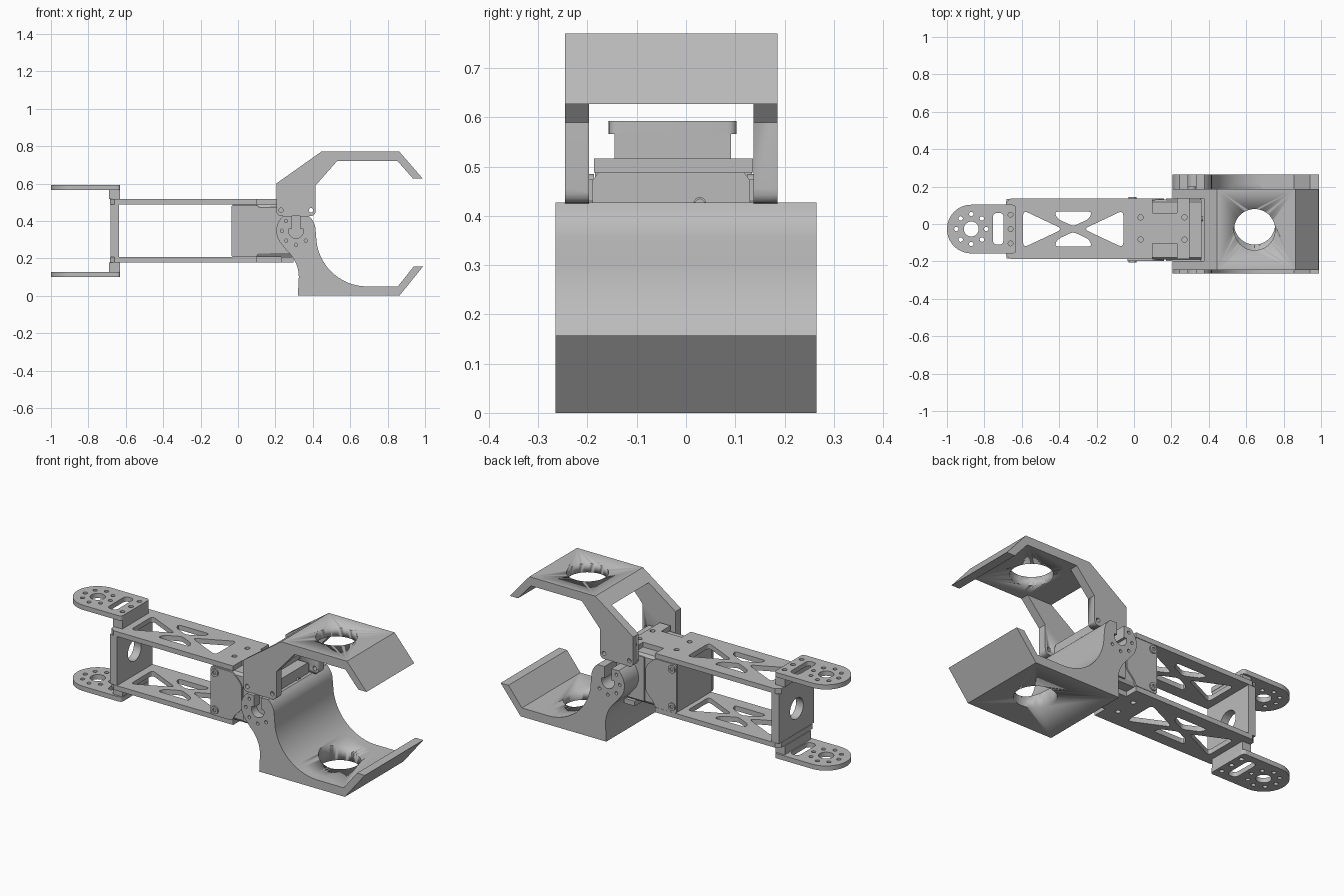
import bpy, bmesh, math
from math import cos, sin, pi
from mathutils import Vector

if "Cube" in bpy.data.objects:
    bpy.data.objects.remove(bpy.data.objects["Cube"])

grey = bpy.data.materials.new("aluminium grey")
grey.use_nodes = True
grey.diffuse_color = (0.5, 0.5, 0.5, 1)
grey.node_tree.nodes["Principled BSDF"].inputs["Base Color"].default_value = (0.5, 0.5, 0.5, 1)

AXLE_X, MID_Z, MID_Y = 0.31, 0.347, -0.027


def arc(cx, cy, r, a0, a1, n=16):
    steps = [math.radians(a0 + (a1 - a0) * i / n) for i in range(n + 1)]
    return [(cx + r * cos(a), cy + r * sin(a)) for a in steps]


def circle(cx, cy, r, n=32):
    return arc(cx, cy, r, 0, 360, n)[:-1]


def ring(cx, cy, radius, r, count=8):
    return [circle(x, y, r, 12) for x, y in circle(cx, cy, radius, count)]


def rect(x0, x1, y0, y1):
    return [(x0, y0), (x1, y0), (x1, y1), (x0, y1)]


def fillet(points, r, n=5):
    """Round every corner of a polygon."""
    out = []
    for i, p in enumerate(points):
        p = Vector(p)
        a = Vector(points[i - 1]) - p
        b = Vector(points[(i + 1) % len(points)]) - p
        a, b = (v.normalized() * min(r, v.length * 0.45) for v in (a, b))
        for k in range(n + 1):
            t = k / n
            out.append(tuple(p + a * (1 - t) ** 2 + b * t ** 2))
    return out


def activate(ob):
    bpy.ops.object.select_all(action='DESELECT')
    ob.select_set(True)
    bpy.context.view_layer.objects.active = ob


def prism(name, loops, lo, hi, axis='Z'):
    """Extrude an outline with holes from lo to hi; axis Y takes (x, z), X takes (y, z)."""
    cu = bpy.data.curves.new(name, 'CURVE')
    cu.dimensions = '2D'
    cu.fill_mode = 'BOTH'
    cu.extrude = (hi - lo) / 2
    for loop in loops:
        s = cu.splines.new('POLY')
        s.points.add(len(loop) - 1)
        for q, (u, v) in zip(s.points, loop):
            q.co = (u, v, 0, 1)
        s.use_cyclic_u = True
    ob = bpy.data.objects.new(name, cu)
    bpy.context.collection.objects.link(ob)
    activate(ob)
    bpy.ops.object.convert(target='MESH')
    ob = bpy.context.object
    ob.name = name
    mid = (lo + hi) / 2
    bm = bmesh.new()
    bm.from_mesh(ob.data)
    bmesh.ops.remove_doubles(bm, verts=bm.verts, dist=1e-5)
    for v in bm.verts:
        u, w, d = v.co
        v.co = {'Z': (u, w, d + mid), 'Y': (u, d + mid, w), 'X': (d + mid, u, w)}[axis]
    bmesh.ops.recalc_face_normals(bm, faces=bm.faces)
    bm.to_mesh(ob.data)
    bm.free()
    ob.data.materials.clear()
    ob.data.materials.append(grey)
    activate(ob)
    bpy.ops.object.shade_smooth_by_angle(angle=math.radians(25))
    return ob


def cut(ob, cutters):
    for c in cutters:
        m = ob.modifiers.new("cut", 'BOOLEAN')
        m.operation, m.solver, m.object = 'DIFFERENCE', 'EXACT', c
    activate(ob)
    bpy.ops.object.convert(target='MESH')
    for c in cutters:
        bpy.data.objects.remove(c)


def slots(centre_y, profile):
    return [prism("slot_cutter", [profile], y - 0.025, y + 0.025, 'Y')
            for y in (centre_y + 0.098 * (i - 1.5) for i in range(4))]


# Upper jaw: hooked plate on two side legs
leg_foot = fillet([(0.415, 0.59), (0.415, 0.425), (0.205, 0.425), (0.205, 0.6)], 0.03)[6:18]
profile = [(0.415, 0.59)] + leg_foot + [(0.205, 0.6), (0.445, 0.77), (0.863, 0.77),
           (0.987, 0.627), (0.935, 0.627), (0.853, 0.72), (0.53, 0.72)]
upper_jaw = prism("upper_jaw", [profile, circle(0.23, 0.457, 0.012, 12),
                                circle(0.39, 0.457, 0.012, 12)], -0.246, 0.186, 'Y')
cut(upper_jaw, [prism("cavity_cutter", [rect(0, 0.56, 0.3, 0.72)], -0.197, 0.137, 'Y'),
                prism("hole_cutter", [circle(0.645, -0.03, 0.11, 48)], 0.65, 0.9)]
    + slots(-0.031, [(0.945, 0.675), (0.902, 0.725), (0.82, 0.655), (0.863, 0.605)]))

# Lower jaw: curved cheeks with slotted hubs
hub = arc(AXLE_X, MID_Z, 0.105, 50, 68, 3) + [(AXLE_X + 0.022, 0.427), (AXLE_X + 0.022, 0.36)]
hub += arc(AXLE_X, MID_Z, 0.04, 20, -200, 20)
hub += [(AXLE_X - 0.022, 0.36), (AXLE_X - 0.022, 0.427)] + arc(AXLE_X, MID_Z, 0.105, 130, 215, 14)
hub = [(x, min(z, 0.427)) for x, z in hub]
back_edge = arc(0.14, 0.1, 0.185, 48, 0, 10) + [(0.32, 0)]
profile = (hub + back_edge + [(0.863, 0), (0.99, 0.157), (0.94, 0.157), (0.855, 0.05)]
           + arc(0.69, 0.322, 0.272, 270, 180, 28) + arc(AXLE_X, MID_Z, 0.105, 0, 40, 6))
lower_jaw = prism("lower_jaw", [profile] + ring(AXLE_X, MID_Z, 0.075, 0.009)[3:],
                  -0.265, 0.265, 'Y')
cut(lower_jaw, [prism("cavity_cutter", [rect(0, 0.74, 0.05, 0.6)], -0.217, 0.215, 'Y'),
                prism("hole_cutter", [circle(0.645, 0, 0.11, 48)], -0.1, 0.12)]
    + slots(-0.002, [(0.9, 0.045), (0.948, 0.105), (0.86, 0.175), (0.812, 0.115)]))

# Servo body with cheeks, bolts, horns and shaft
prism("servo_body", [[(-0.19, 0.225), (-0.178, 0.207), (0.118, 0.207), (0.13, 0.225),
                      (0.13, 0.472), (0.118, 0.488), (-0.178, 0.488), (-0.19, 0.472)]],
      -0.03, 0.36, 'X')
cheek = [(-0.035, 0.207), (0.1, 0.207), (0.112, 0.235), (0.16, 0.285), (0.16, 0.425),
         (0.135, 0.455), (0.1, 0.485), (-0.035, 0.485)]
for side, lo, hi in (("front", -0.197, -0.187), ("back", 0.125, 0.137)):
    prism("servo_cheek_" + side, [fillet(cheek, 0.012)], lo, hi, 'Y')
    prism("servo_side_" + side, [rect(0.17, 0.355, 0.222, 0.474)], lo, hi, 'Y')
    for z in (0.24, 0.455):
        prism("cheek_bolt_" + side, [circle(-0.008, z, 0.022, 20), circle(-0.008, z, 0.011, 6)],
              lo - 0.008, hi + 0.008, 'Y')
for z in (0.267, 0.425):
    prism("end_bolt", [circle(0.028, z, 0.013, 16), circle(0.028, z, 0.009, 16)], 0.35, 0.368, 'X')
prism("cable_socket", [rect(-0.195, -0.163, 0.31, 0.378)], 0.34, 0.365, 'X')
for name, r, lo, hi in (("front_horn", 0.095, -0.217, -0.187), ("back_horn", 0.095, 0.125, 0.157),
                        ("back_hub", 0.04, 0.15, 0.175), ("back_shaft", 0.021, 0.17, 0.2)):
    prism(name, [circle(AXLE_X, MID_Z, r, 40)], lo, hi, 'Y')

# Arm plate outline with a notch on each edge, and truss openings
outline = [(-0.685, -0.165), (-0.66, -0.187), (0.1, -0.187), (0.1, -0.105), (0.23, -0.105),
           (0.23, -0.187), (0.297, -0.187), (0.297, 0.136), (0.23, 0.136), (0.23, 0.06),
           (0.1, 0.06), (0.1, 0.136), (-0.66, 0.136), (-0.685, 0.115)]
truss = []
for s in (-1, 1):
    cx = -0.325
    truss.append(fillet([(cx + s * 0.268, MID_Y - 0.1), (cx + s * 0.268, MID_Y + 0.1),
                         (cx + s * 0.055, MID_Y)], 0.03))
    truss.append(fillet([(cx - 0.1, MID_Y + s * 0.093), (cx + 0.1, MID_Y + s * 0.093),
                         (cx + 0.085, MID_Y + s * 0.055), (cx, MID_Y + s * 0.015),
                         (cx - 0.085, MID_Y + s * 0.055)], 0.02))
bolts = [circle(x, y, 0.014, 16) for x in (0.035, 0.27) for y in (0.035, -0.083)]

# End lug outline with pivot hole, ring of holes and slot
lug = arc(-0.87, MID_Y, 0.13, 90, 270, 32) + fillet(
    [(-0.87, MID_Y - 0.13), (-0.63, MID_Y - 0.13), (-0.63, MID_Y + 0.13), (-0.87, MID_Y + 0.13)],
    0.02)[6:18]
lug_holes = [circle(-0.87, MID_Y, 0.04), fillet(rect(-0.755, -0.697, -0.11, 0.06), 0.028)]
lug_holes += ring(-0.87, MID_Y, 0.08, 0.012)
lug_holes += [circle(-0.66, MID_Y + d, 0.013, 16) for d in (-0.077, 0, 0.077)]

# Upper and lower copies, mirrored about the arm's middle height
for name, s in (("upper", 1), ("lower", -1)):
    def layer(part, loops, a, b):
        z0, z1 = sorted((MID_Z + s * a, MID_Z + s * b))
        prism(name + part, loops, z0, z1)
    layer("_arm_plate", [outline] + truss + bolts, 0.141, 0.169)
    layer("_lug_block", [rect(-0.69, -0.632, MID_Y - 0.118, MID_Y + 0.118)], 0.169, 0.219)
    layer("_end_lug", [lug] + lug_holes, 0.219, 0.246)

# Upright wall joining the two arm plates
prism("end_wall", [rect(-0.185, 0.134, 0.206, 0.488), circle(MID_Y, MID_Z, 0.06)],
      -0.683, -0.637, 'X')
